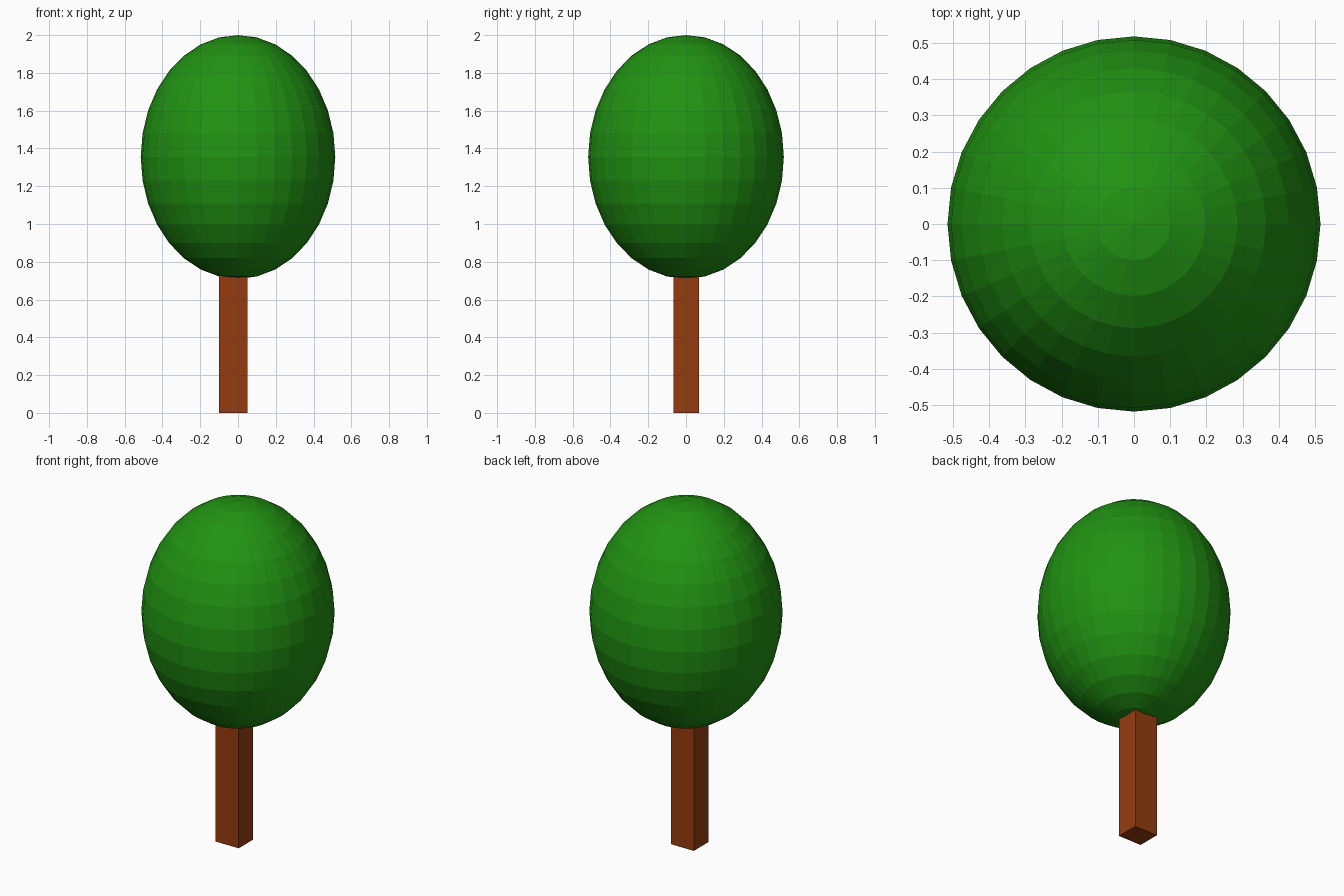
import bpy

if "Cube" in bpy.data.objects:
    bpy.data.objects.remove(bpy.data.objects["Cube"])


def paint(obj, name, color):
    mat = bpy.data.materials.new(name)
    mat.diffuse_color = (*color, 1)
    mat.use_nodes = True
    mat.node_tree.nodes["Principled BSDF"].inputs["Base Color"].default_value = mat.diffuse_color
    obj.data.materials.append(mat)


def apply_scale():
    bpy.ops.object.transform_apply(location=False, rotation=False, scale=True)


# Square trunk, slightly off centre, running up into the foliage
x0, x1, y0, y1, top = -0.10, 0.05, -0.065, 0.07, 0.85
bpy.ops.mesh.primitive_cube_add(size=1, location=((x0 + x1) / 2, (y0 + y1) / 2, top / 2))
trunk = bpy.context.object
trunk.name = "trunk"
trunk.scale = (x1 - x0, y1 - y0, top)
apply_scale()
paint(trunk, "bark", (0.30, 0.045, 0.005))

# Flat-shaded egg-shaped foliage
bpy.ops.mesh.primitive_uv_sphere_add(segments=32, ring_count=16, radius=1, location=(0, 0, 1.355))
foliage = bpy.context.object
foliage.name = "foliage"
foliage.scale = (0.515, 0.518, 0.645)
apply_scale()
paint(foliage, "leaves", (0.015, 0.29, 0.006))
